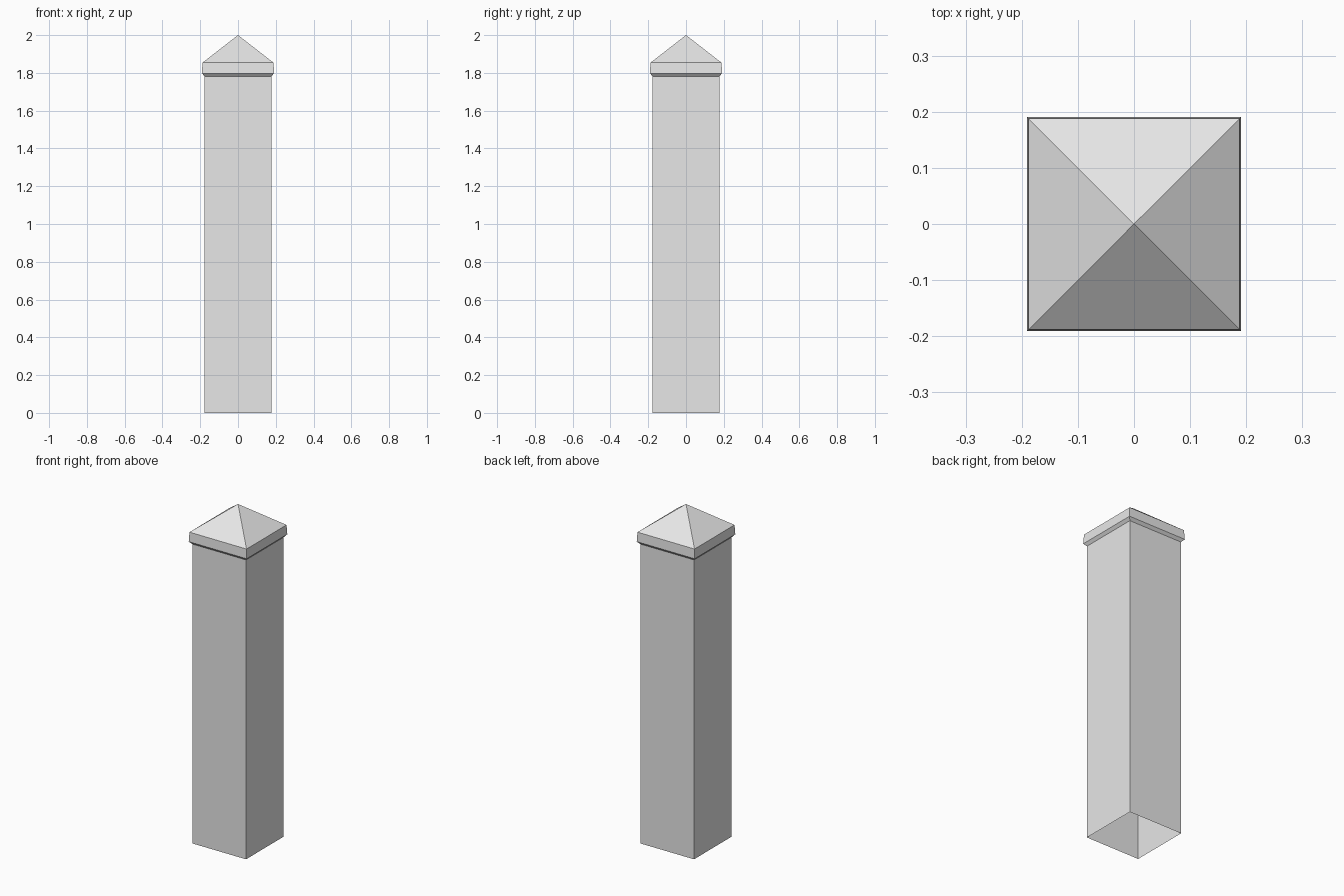
import bpy
import bmesh

cube = bpy.data.objects.get("Cube")
if cube:
    bpy.data.objects.remove(cube, do_unlink=True)

grey = bpy.data.materials.new("light_grey")
grey.use_nodes = True
grey.diffuse_color = (0.8, 0.8, 0.8, 1)
grey.node_tree.nodes["Principled BSDF"].inputs["Base Color"].default_value = (0.8, 0.8, 0.8, 1)


def square_shell(name, profile, apex=None):
    """Loft square rings given as (half width, height), with an optional peak."""
    bm = bmesh.new()
    corners = ((-1, -1), (1, -1), (1, 1), (-1, 1))
    rings = [[bm.verts.new((x * r, y * r, z)) for x, y in corners] for r, z in profile]
    for low, high in zip(rings, rings[1:]):
        for i in range(4):
            j = (i + 1) % 4
            bm.faces.new((low[i], low[j], high[j], high[i]))
    if apex is not None:
        peak = bm.verts.new((0, 0, apex))
        for i in range(4):
            bm.faces.new((rings[-1][i], rings[-1][(i + 1) % 4], peak))
    mesh = bpy.data.meshes.new(name)
    bm.to_mesh(mesh)
    bm.free()
    mesh.materials.append(grey)
    obj = bpy.data.objects.new(name, mesh)
    bpy.context.collection.objects.link(obj)
    return obj


# Hollow post, open at the bottom
square_shell("post_shaft", [(0.177, 0), (0.177, 1.782)])

# Cap with chamfered underside, slightly tapered band and pyramid top
square_shell("post_cap", [(0.177, 1.782), (0.191, 1.798), (0.188, 1.854)], apex=2.0)
